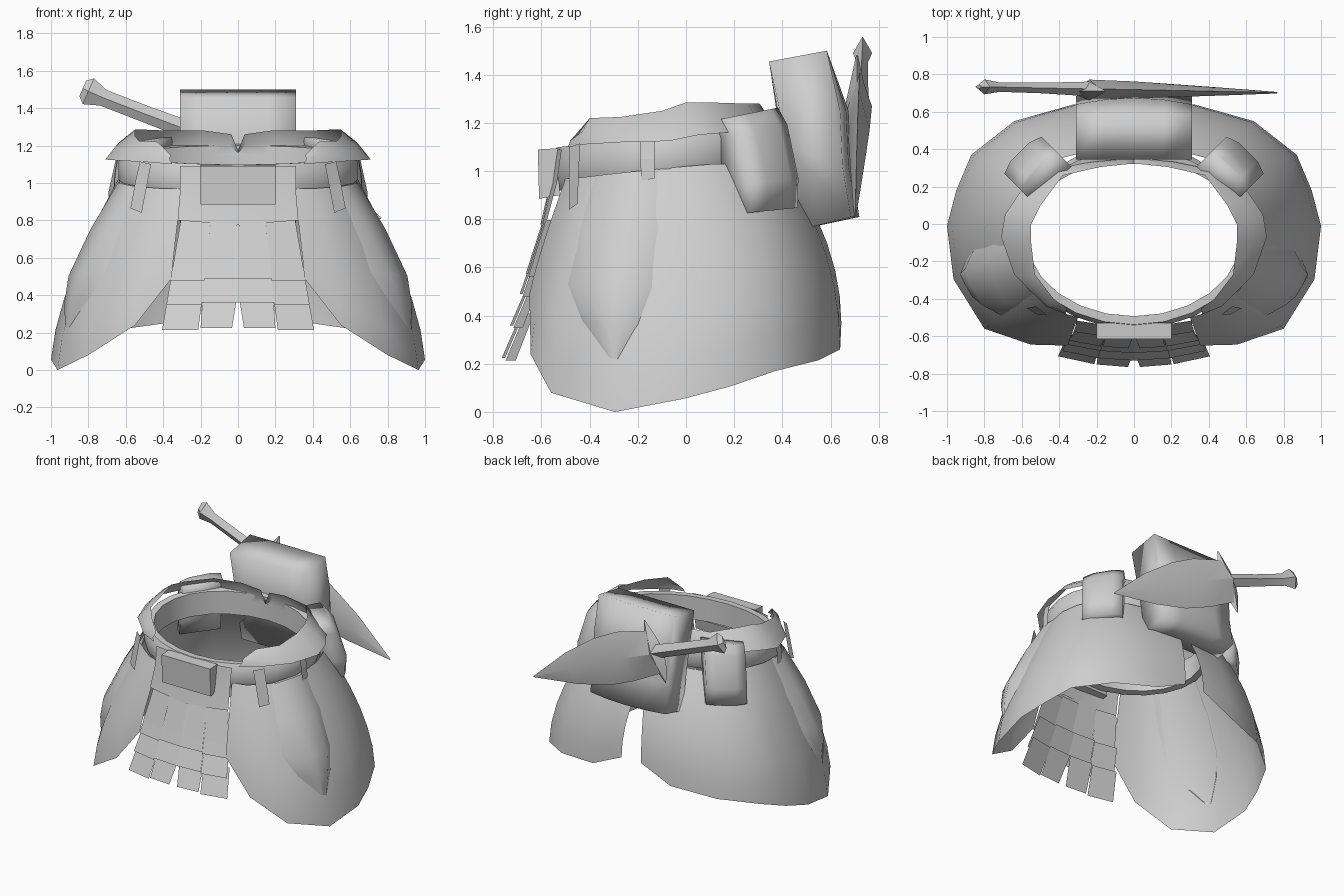
import bpy, bmesh, math
from mathutils import Vector

cube = bpy.data.objects.get("Cube")
if cube:
    bpy.data.objects.remove(cube, do_unlink=True)

SHADE = (0.62, 0.62, 0.62, 1)
grey = bpy.data.materials.new("plain_grey")
grey.use_nodes = True
grey.diffuse_color = SHADE
grey.node_tree.nodes["Principled BSDF"].inputs["Base Color"].default_value = SHADE


def make(name, verts, faces, smooth=40, flip=False, closed=False):
    mesh = bpy.data.meshes.new(name)
    if flip:  # mirrored across x
        verts = [(-v[0], v[1], v[2]) for v in verts]
        faces = [f[::-1] for f in faces]
    mesh.from_pydata([tuple(v) for v in verts], [], faces)
    if closed:
        bm = bmesh.new()
        bm.from_mesh(mesh)
        bmesh.ops.recalc_face_normals(bm, faces=bm.faces)
        bm.to_mesh(mesh)
        bm.free()
    mesh.materials.append(grey)
    ob = bpy.data.objects.new(name, mesh)
    bpy.context.collection.objects.link(ob)
    if smooth:
        bpy.ops.object.select_all(action='DESELECT')
        ob.select_set(True)
        bpy.context.view_layer.objects.active = ob
        bpy.ops.object.shade_smooth_by_angle(angle=math.radians(smooth))
    return ob


def sheet(name, cols, smooth=40, flip=False):
    """Grid surface from columns of points, each running top to bottom."""
    n = len(cols[0])
    faces = [(c * n + r, c * n + r + 1, (c + 1) * n + r + 1, (c + 1) * n + r)
             for c in range(len(cols) - 1) for r in range(n - 1)]
    return make(name, [p for c in cols for p in c], faces, smooth, flip)


def loft(name, rings, smooth=40, loop=False, flip=False):
    """Closed skin over rings of points; loop joins last ring to first."""
    n, m = len(rings[0]), len(rings)
    faces = [(a * n + i, a * n + (i + 1) % n, (a + 1) % m * n + (i + 1) % n, (a + 1) % m * n + i)
             for a in range(m if loop else m - 1) for i in range(n)]
    if not loop:
        faces += [tuple(range(n)), tuple(range((m - 1) * n, m * n))]
    return make(name, [p for r in rings for p in r], faces, smooth, flip, True)


def both(builder, name, data, smooth=40):
    for side, flip in (("left", False), ("right", True)):
        builder(side + "_" + name, data, smooth=smooth, flip=flip)


# Hip skirt surface: top edge, bottom edge and bulge, front to back
TOP = [(.30, -.50, .97), (.40, -.47, .97), (.53, -.38, .98), (.62, -.20, 1.0), (.64, 0, 1.02),
       (.61, .12, 1.03), (.54, .25, 1.03), (.40, .35, 1.03), (.20, .40, 1.03), (-.02, .41, 1.03)]
BOTTOM = [(.355, -.65, .49), (.55, -.645, .24), (.80, -.56, .08), (.965, -.295, 0), (1.0, -.01, .055),
          (.95, .18, .105), (.87, .37, .17), (.64, .55, .215), (.32, .64, .26), (.08, .645, .37)]
BULGE = [1.15, 1.4, 1.5, 1.5, 1.5, 1.6, 1.75, 1.9, 2.1, 2]


def skirt(u, t, offset=0):
    i = min(int(u), len(TOP) - 2)
    k = u - i
    a = Vector(TOP[i]).lerp(Vector(TOP[i + 1]), k)
    b = Vector(BOTTOM[i]).lerp(Vector(BOTTOM[i + 1]), k)
    p = a.lerp(b, 1 - (1 - t) ** (BULGE[i] * (1 - k) + BULGE[i + 1] * k))
    p.z = a.z + (b.z - a.z) * t
    return p + Vector((p.x, p.y + .05, 0)).normalized() * offset


both(sheet, "hip_skirt", [[skirt(u, r / 6) for r in range(7)] for u in range(len(TOP))], 60)

# Raised shield on each hip, edges sunk into the skirt: (t, first u, last u, height)
SHIELD = [(0, 1.8, 3.5, .02), (.25, 1.85, 3.55, .045), (.5, 2.0, 3.5, .06),
          (.65, 2.35, 3.3, .035), (.79, 2.85, 3.0, -.004)]
both(sheet, "hip_shield",
     [[skirt(a + (b - a) * k / 4, t, h if 0 < k < 4 else -.004) for t, a, b, h in SHIELD]
      for k in range(5)], 60)


# Belt ring, tilted up to the back
def belt_point(a, off, h):
    x, y = (.618 + off) * math.sin(a), -.07 - (.468 + off) * math.cos(a)
    return (x, y, 1.073 + .12 * y + h)


SECTION = [(0, .09), (.022, .045), (.022, -.045), (0, -.09), (-.045, -.085), (-.045, .085)]
loft("belt", [[belt_point(2 * math.pi * k / 24, o, h) for o, h in SECTION] for k in range(24)], 45, True)

# Flared collar above the belt: upper and lower edge, front to back
UP = [(.36, -.45, 1.15), (.43, -.40, 1.22), (.53, -.27, 1.225), (.55, -.1, 1.25), (.55, .0, 1.285),
      (.50, .10, 1.285), (.38, .26, 1.28), (.18, .305, 1.28), (.035, .32, 1.26), (0, .32, 1.17)]
LOW = [(.35, -.49, 1.10), (.47, -.44, 1.11), (.64, -.27, 1.12), (.71, -.07, 1.125), (.69, .05, 1.15),
       (.61, .17, 1.16), (.43, .30, 1.16), (.22, .335, 1.15), (.05, .345, 1.15), (0, .345, 1.15)]


def collar_column(a, b):
    a, b = Vector(a), Vector(b)
    mid = a.lerp(b, .5) + Vector((a.x, a.y + .05, .02)).normalized() * .015
    return [a, mid, b]


both(sheet, "collar", [collar_column(a, b) for a, b in zip(UP, LOW)], 50)

# Belt straps hanging over the band
both(sheet, "front_strap", [[(.465, -.485, 1.10), (.49, -.485, .97), (.515, -.485, .84)],
                            [(.525, -.44, 1.115), (.55, -.445, 1.0), (.575, -.45, .865)]], 0)
both(sheet, "side_strap", [[(.64, -.19, 1.13), (.655, -.19, 1.05), (.66, -.185, .96)],
                           [(.645, -.13, 1.135), (.66, -.13, 1.05), (.665, -.13, .97)]], 0)

# Front apron with a buckle box
sheet("apron", [[(x * w, y + .3 * x * x, z - .025 * (1 - abs(x) / .31) * (z < .9))
                 for z, y, w in ((1.09, -.545, 1), (.95, -.565, 1), (.80, -.605, 1.04))]
                for x in (-.31, -.2, 0, .2, .31)], 30)
loft("buckle_box", [[(x, -.615, 1.09), (x, -.53, 1.095), (x, -.525, .90), (x, -.61, .885)]
                    for x in (-.2, .2)], 0)

# Overlapping apron strips: top z, top y, bottom z, bottom y, gap at the bottom
ROWS = [(.81, -.59, .575, -.665, .03), (.79, -.588, .49, -.69, 0),
        (.58, -.635, .36, -.73, 0), (.42, -.68, .225, -.765, .032)]


def strip_corner(k, z, y, gap):
    drop = .79 - z
    x = (gap, .15 + .1 * drop - gap * .2, .15 + .1 * drop + gap * .2, .31 + .17 * drop)[k]
    return (x, y + .35 * x * x, z - .012 * (k > 1))


for i, (z0, y0, z1, y1, gap) in enumerate(ROWS):
    for label, k in (("inner", 0), ("outer", 2)):
        both(sheet, "%s_strip_%d" % (label, i + 1),
             [[strip_corner(j, z0, y0, 0), strip_corner(j, z1, y1, gap)] for j in (k, k + 1)], 0)

# Hip pouches, set diagonally and leaning out at the bottom
N, T = Vector((.707, .707, 0)), Vector((.707, -.707, 0))


def pouch_ring(z, inner, outer, slope):
    pts = []
    for n, t in ((inner, .02), (outer - .02, .02), (outer + .005, .09), (outer + .005, .23),
                 (outer - .02, .30), (inner, .30)):
        p = N * n + T * t
        pts.append((p.x, p.y, z + slope * (p.y - .29)))
    return pts


both(loft, "pouch", [pouch_ring(1.245, .455, .58, .2), pouch_ring(1.17, .475, .635, .18),
                     pouch_ring(.95, .54, .70, .12), pouch_ring(.83, .575, .695, .1)], 180)

# Back bag: side profile swept across, fuller in the middle
BAG = [(.345, 1.455), (.585, 1.50), (.65, 1.25), (.66, 1.02), (.695, .81), (.485, .76), (.415, 1.1)]
loft("back_bag", [[(x, y + (b if y > .6 else -b * .7 if z == 1.1 else 0), z) for y, z in BAG]
                  for x, b in ((-.31, -.01), (-.16, .015), (0, .025), (.16, .015), (.31, -.01))], 180)


# Knife parts: x, z, half width, half thickness along the length
def blade_loft(name, stations):
    ux, uz = .40, .917  # across the blade
    rings = []
    for x, z, w, t in stations:
        y = .722 - .02 * (x + .24)
        rings.append([(x + ux * w, y, z + uz * w), (x, y + t, z), (x - ux * w, y, z - uz * w), (x, y - t, z)])
    loft(name, rings, 30)


blade_loft("knife_blade", [(-.24, 1.27, .155, .05), (0, 1.17, .18, .045), (.2, 1.075, .17, .035),
                           (.45, .96, .115, .022), (.765, .81, .004, .004)])
blade_loft("knife_handle", [(-.83, 1.505, .045, .012), (-.80, 1.49, .075, .04), (-.72, 1.455, .045, .025),
                            (-.5, 1.37, .045, .028), (-.22, 1.265, .05, .04)])
# Guard: pointed bar across the knife
loft("knife_guard", [[(x - w, .71, z + w * .4), (x, .71 - t, z), (x + w, .71, z - w * .4), (x, .71 + t, z)]
                     for x, z, w, t in ((-.155, 1.48, .004, .004), (-.2, 1.36, .05, .03), (-.24, 1.27, .07, .05),
                                        (-.285, 1.17, .05, .03), (-.33, 1.06, .004, .004))], 30)
